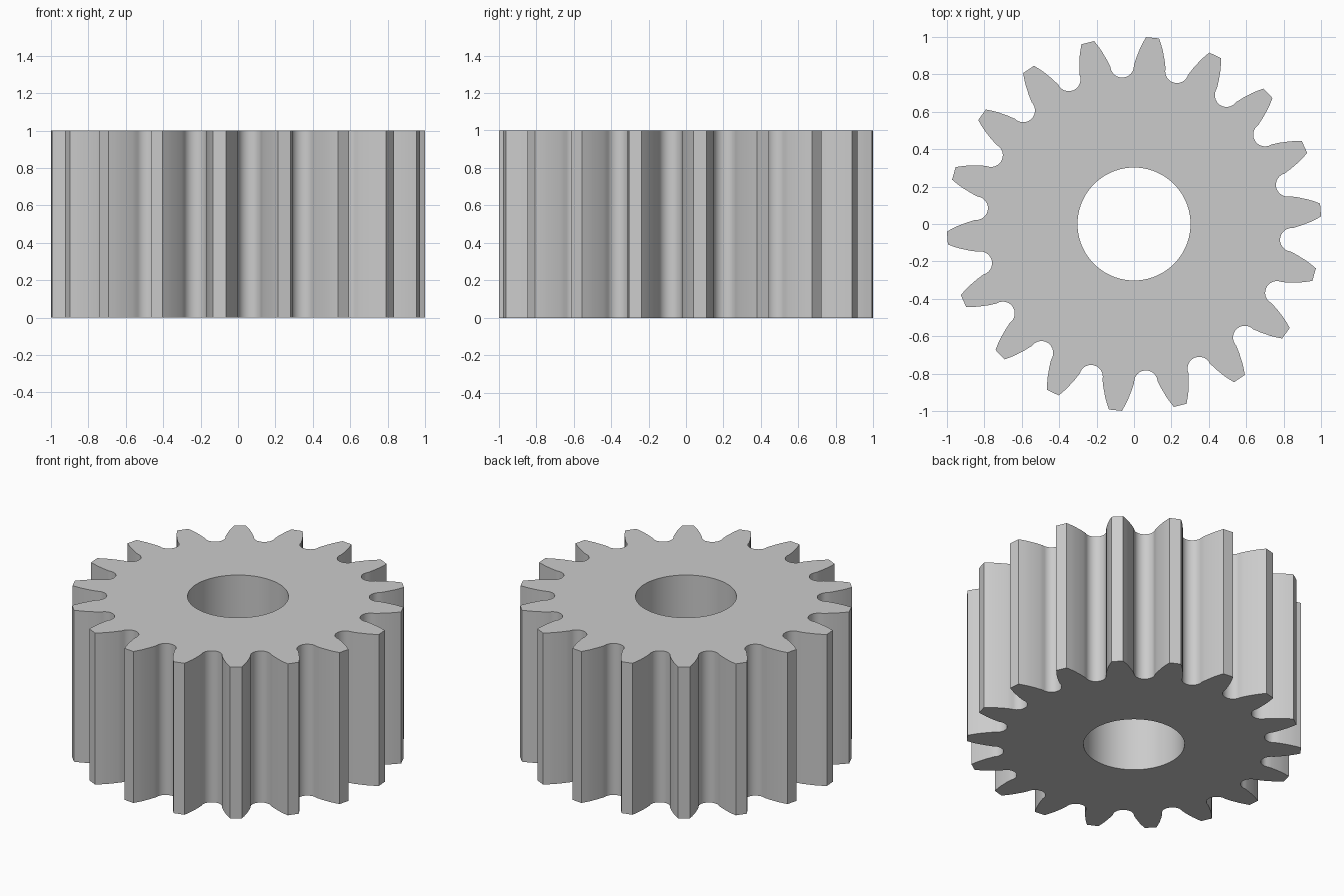
import bpy, bmesh
from math import radians, cos, sin, pi

if "Cube" in bpy.data.objects:
    bpy.data.objects.remove(bpy.data.objects["Cube"])

TEETH, HEIGHT, BORE, SEGS = 18, 1.0, 0.302, 72
PHASE = radians(4.3)
# tooth flank: radius, half angle in degrees
FLANK = [(0.85, 5.75), (0.87, 5.3), (0.89, 4.9), (0.91, 4.4),
         (0.94, 3.72), (0.97, 2.9), (1.001, 2.0)]
ROOT_R, ROOT_C = 0.063, 0.848


def polar(r, a):
    return (r * cos(a), r * sin(a))


# gear outline: tooth flanks joined by round root fillets
outline = []
for i in range(TEETH):
    axis = PHASE + i * 2 * pi / TEETH
    outline += [polar(r, axis - radians(a)) for r, a in FLANK]
    outline += [polar(r, axis + radians(a)) for r, a in reversed(FLANK)]
    gap = axis + pi / TEETH
    cx, cy = polar(ROOT_C, gap)
    for k in range(1, 12):
        a = gap - pi / 2 - k * pi / 12
        dx, dy = polar(ROOT_R, a)
        outline.append((cx + dx, cy + dy))
bore = [polar(BORE, i * 2 * pi / SEGS) for i in range(SEGS)]

# bottom face with bore, then extruded
bm = bmesh.new()
edges = []
for loop in (outline, bore):
    vs = [bm.verts.new((x, y, 0)) for x, y in loop]
    edges += [bm.edges.new((vs[i - 1], vs[i])) for i in range(len(vs))]
bmesh.ops.triangle_fill(bm, edges=edges, use_beauty=True)
res = bmesh.ops.extrude_face_region(bm, geom=bm.faces[:], use_keep_orig=True)
top = [g for g in res["geom"] if isinstance(g, bmesh.types.BMVert)]
bmesh.ops.translate(bm, verts=top, vec=(0, 0, HEIGHT))
bmesh.ops.recalc_face_normals(bm, faces=bm.faces[:])

mesh = bpy.data.meshes.new("spur_gear")
bm.to_mesh(mesh)
bm.free()
gear = bpy.data.objects.new("spur_gear", mesh)
bpy.context.collection.objects.link(gear)
bpy.context.view_layer.objects.active = gear
gear.select_set(True)
bpy.ops.object.shade_smooth_by_angle(angle=radians(35))
